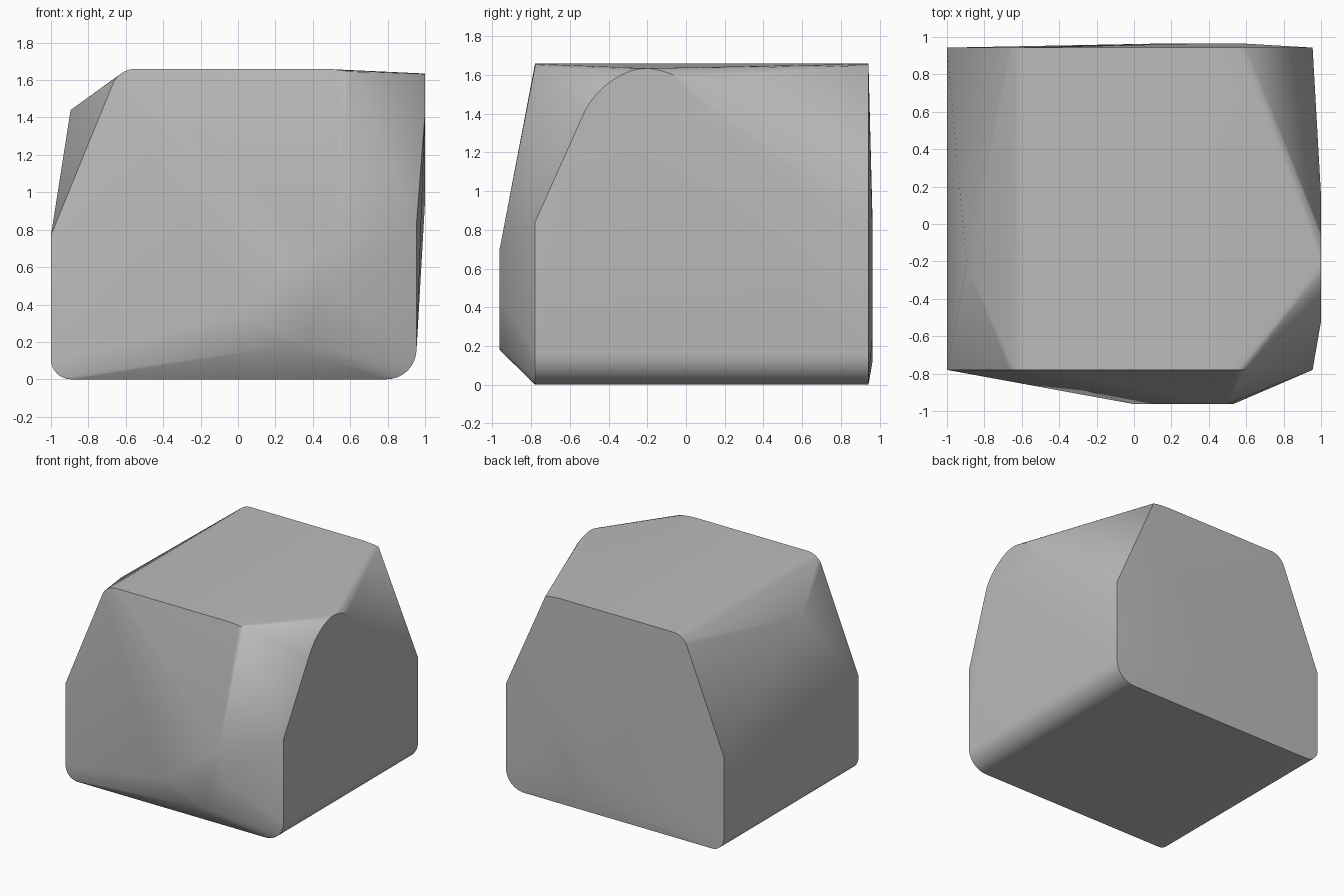
import bpy
import bmesh
import math
from mathutils import Vector

if "Cube" in bpy.data.objects:
    bpy.data.objects.remove(bpy.data.objects["Cube"], do_unlink=True)


def make_material(name, value):
    mat = bpy.data.materials.new(name)
    mat.use_nodes = True
    colour = (value, value, value, 1)
    mat.diffuse_color = colour
    mat.node_tree.nodes["Principled BSDF"].inputs["Base Color"].default_value = colour
    return mat


def rounded_corner(before, corner, after, steps=8):
    """Curve from one edge to the next, pulled towards the corner."""
    a, b, c = Vector(before), Vector(corner), Vector(after)
    weight = 0.75  # close to a circular arc
    points = []
    for i in range(steps + 1):
        t = i / steps
        wa, wb, wc = (1 - t) ** 2, 2 * t * (1 - t) * weight, t ** 2
        points.append((a * wa + b * wb + c * wc) / (wa + wb + wc))
    return points


# Outline shared by the front and back ends (x, z)
outline = (
    rounded_corner((-1, 0.11), (-1, 0), (-0.89, 0))
    + rounded_corner((0.79, 0), (0.955, 0), (0.955, 0.165))
    + [Vector((0.955, 0.84)), Vector((0.6, 1.645))]
    + rounded_corner((0.45, 1.66), (0.53, 1.66), (0.6, 1.645), 3)
    + rounded_corner((-0.55, 1.66), (-0.63, 1.66), (-0.665, 1.59))
    + [Vector((-1, 0.77))]
)
points = [(p.x, y, p.y) for y in (-0.78, 0.943) for p in outline]

# Bulge on the front
points += [(x, -0.963, z) for x, z in
           ((0, 0.34), (0.26, 0.18), (0.37, 0.19), (0.53, 0.45), (0.5, 0.7), (0.25, 0.6))]
# Shallow bulge on the back
points += [(x, 0.964, z) for x, z in
           ((0.1, 0.4), (0.3, 0.12), (0.6, 0.25), (0.6, 0.8), (0.3, 0.85))]
# Peak on one flank
points.append((-0.895, -0.22, 1.44))
# Curved shoulder on the other flank
points += [(1, p.x, p.y) for p in
           rounded_corner((-0.52, 1.42), (-0.4, 1.64), (-0.2, 1.635))
           + rounded_corner((-0.2, 1.635), (-0.12, 1.63), (-0.04, 1.59), 4)]
points += [(1, 0.15, 1.4), (1, 0.1, 0.95)]

# Wrap all the corners into one solid stone
bm = bmesh.new()
for p in points:
    bm.verts.new(p)
bmesh.ops.remove_doubles(bm, verts=bm.verts, dist=0.001)
hull = bmesh.ops.convex_hull(bm, input=bm.verts)
loose = {g for g in hull["geom_interior"] + hull["geom_unused"]
         if isinstance(g, bmesh.types.BMVert)}
bmesh.ops.delete(bm, geom=list(loose), context="VERTS")
bmesh.ops.dissolve_limit(bm, angle_limit=math.radians(0.5), verts=bm.verts, edges=bm.edges)
bmesh.ops.recalc_face_normals(bm, faces=bm.faces)

mesh = bpy.data.meshes.new("stone_block")
bm.to_mesh(mesh)
bm.free()
mesh.materials.append(make_material("stone grey", 0.5))
stone = bpy.data.objects.new("stone_block", mesh)
bpy.context.collection.objects.link(stone)

# Soft rounded corners with crisp main edges
bpy.ops.object.select_all(action="DESELECT")
stone.select_set(True)
bpy.context.view_layer.objects.active = stone
bpy.ops.object.shade_smooth_by_angle(angle=math.radians(30))
